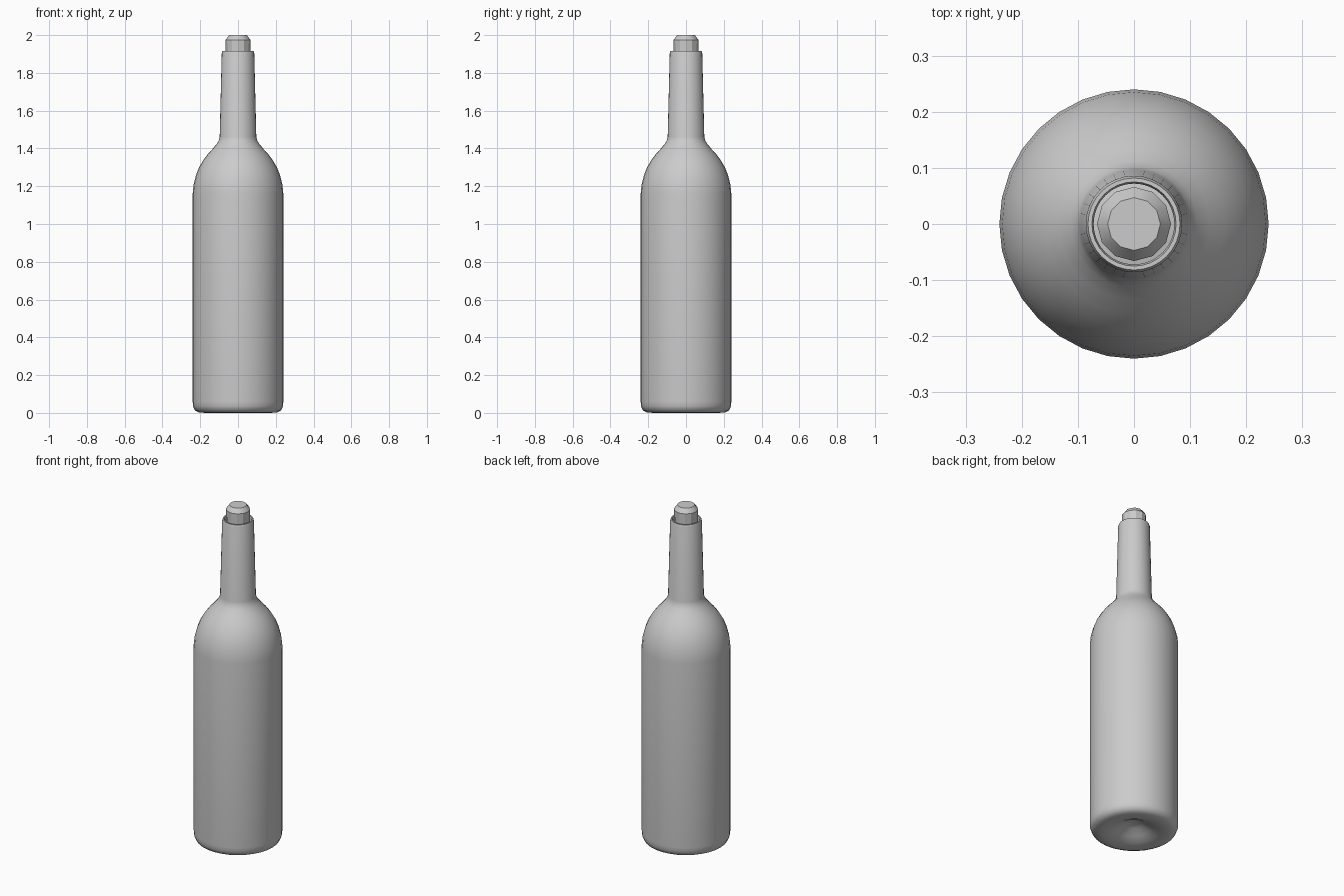
import bpy, bmesh, math

if "Cube" in bpy.data.objects:
    bpy.data.objects.remove(bpy.data.objects["Cube"])


def lathe(name, profile, sides, angle):
    """Revolve a list of (radius, z) points about z; radius 0 becomes a pole."""
    bm = bmesh.new()
    rings = []
    for r, z in profile:
        n = 1 if r == 0 else sides
        rings.append([bm.verts.new((r * math.cos(2 * math.pi * i / sides),
                                    r * math.sin(2 * math.pi * i / sides), z))
                      for i in range(n)])
    for a, b in zip(rings, rings[1:]):
        for i in range(sides):
            j = (i + 1) % sides
            if len(a) == 1:
                bm.faces.new((a[0], b[j], b[i]))
            elif len(b) == 1:
                bm.faces.new((a[i], a[j], b[0]))
            else:
                bm.faces.new((a[i], a[j], b[j], b[i]))
    # cap open ends that are not poles
    if len(rings[0]) > 1:
        bm.faces.new(rings[0][::-1])
    if len(rings[-1]) > 1:
        bm.faces.new(rings[-1])
    bmesh.ops.recalc_face_normals(bm, faces=bm.faces[:])
    mesh = bpy.data.meshes.new(name)
    bm.to_mesh(mesh)
    bm.free()
    ob = bpy.data.objects.new(name, mesh)
    bpy.context.collection.objects.link(ob)
    bpy.ops.object.select_all(action='DESELECT')
    ob.select_set(True)
    bpy.context.view_layer.objects.active = ob
    bpy.ops.object.shade_smooth_by_angle(angle=math.radians(angle))
    return ob


# Hollow glass: punt, foot, body, shoulder, neck, lip, then back down inside
outer = [(0, 0.06), (0.05, 0.05), (0.09, 0.025), (0.13, 0.008), (0.17, 0.0),
         (0.205, 0.002), (0.228, 0.013), (0.238, 0.035), (0.24, 0.06),
         (0.24, 1.16), (0.235, 1.21), (0.222, 1.26), (0.206, 1.30),
         (0.185, 1.336), (0.16, 1.37), (0.135, 1.397), (0.113, 1.424),
         (0.102, 1.442), (0.097, 1.462), (0.086, 1.905), (0.082, 1.916)]
inner = [(0.075, 1.916), (0.072, 1.905), (0.08, 1.47), (0.12, 1.38),
         (0.17, 1.32), (0.205, 1.25), (0.22, 1.16), (0.22, 0.06),
         (0.18, 0.03), (0.09, 0.05), (0, 0.08)]
lathe("bottle_glass", outer + inner, 32, 50)

# Chamfered stopper pushed into the neck
lathe("cork", [(0.062, 1.72), (0.066, 1.974), (0.047, 2.0)], 12, 25)
